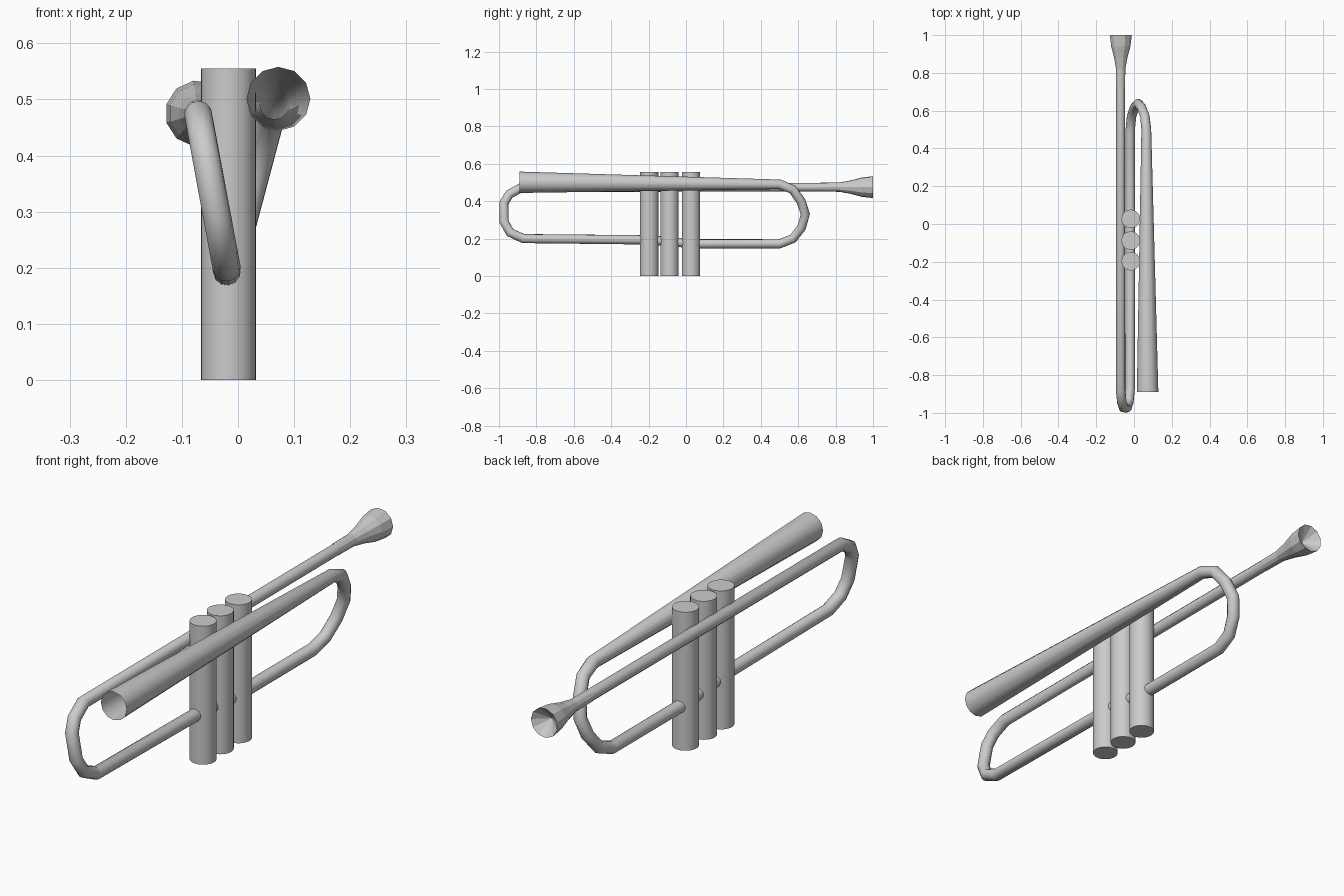
import bpy, bmesh, math
from mathutils import Vector

if "Cube" in bpy.data.objects:
    bpy.data.objects.remove(bpy.data.objects["Cube"])


def finish(name, bm, smooth_angle=None):
    bmesh.ops.recalc_face_normals(bm, faces=bm.faces)
    me = bpy.data.meshes.new(name)
    bm.to_mesh(me)
    bm.free()
    ob = bpy.data.objects.new(name, me)
    bpy.context.collection.objects.link(ob)
    if smooth_angle:
        bpy.ops.object.select_all(action='DESELECT')
        ob.select_set(True)
        bpy.context.view_layer.objects.active = ob
        bpy.ops.object.shade_smooth_by_angle(angle=math.radians(smooth_angle))
    return ob


def sweep(name, path, sides=12, smooth_angle=None):
    """Open tube along (x, y, z, radius) points with mitred bends."""
    pts = [Vector(p[:3]) for p in path]
    bm = bmesh.new()
    rings = []
    normal = Vector((1, 0, 0))
    for i, p in enumerate(pts):
        a = (p - pts[i - 1]).normalized() if i else Vector()
        b = (pts[i + 1] - p).normalized() if i < len(pts) - 1 else Vector()
        t = (a + b).normalized()
        normal = (normal - t * normal.dot(t)).normalized()
        side = t.cross(normal)
        rings.append([bm.verts.new(p + path[i][3] * (
            normal * math.cos(2 * math.pi * k / sides) +
            side * math.sin(2 * math.pi * k / sides))) for k in range(sides)])
    for r, s in zip(rings, rings[1:]):
        for k in range(sides):
            j = (k + 1) % sides
            bm.faces.new((r[k], r[j], s[j], s[k]))
    return finish(name, bm, smooth_angle)


R = 0.025

# Main tubing: flared open end, rear bend, lower run, front bend, upper run
bell_end = [(0.072, -0.89, 0.501, 0.057), (0.065, 0.5, 0.49, 0.026)]
rear_bend = [(-0.02 + (z - 0.172) * 0.267, y, z, R) for y, z in
             [(0.57, 0.463), (0.615, 0.40), (0.638, 0.33),
              (0.618, 0.26), (0.572, 0.2), (0.5, 0.172)]]
front_bend = [(-0.02 - (z - 0.198) * 0.185, y, z, R) for y, z in
              [(-0.87, 0.2), (-0.94, 0.232), (-0.973, 0.29),
               (-0.973, 0.39), (-0.945, 0.437), (-0.88, 0.473)]]
lower_run = [(-0.02, 0.05, 0.172, R), (-0.02, -0.2, 0.193, R)]
upper_run = [(-0.071, 0.74, 0.475, 0.023)]
sweep("tubing", bell_end + rear_bend + lower_run + front_bend + upper_run,
      sides=12, smooth_angle=50)

# Faceted mouthpiece with a conical cup
mx, mz = -0.071, 0.475
sweep("mouthpiece", [(mx, y, mz, r) for y, r in
                     [(0.72, 0.024), (0.82, 0.025), (0.88, 0.036),
                      (0.94, 0.052), (1.0, 0.059), (0.999, 0.057),
                      (0.93, 0.0005)]][:5], sides=11)
bm = bmesh.new()
rim = [bm.verts.new((mx + 0.059 * math.cos(2 * math.pi * k / 11), 1.0,
                     mz - 0.059 * math.sin(2 * math.pi * k / 11)))
       for k in range(11)]
tip = bm.verts.new((mx, 0.95, mz))
for k in range(11):
    bm.faces.new((rim[k], rim[(k + 1) % 11], tip))
finish("mouthpiece_cup", bm)

# Three piston valves
for i, y in enumerate((-0.197, -0.088, 0.027)):
    bpy.ops.mesh.primitive_cylinder_add(vertices=32, radius=0.049, depth=0.555,
                                        location=(-0.017, y, 0.2775))
    bpy.context.object.name = f"valve_{i + 1}"
    bpy.ops.object.shade_smooth_by_angle(angle=math.radians(40))
